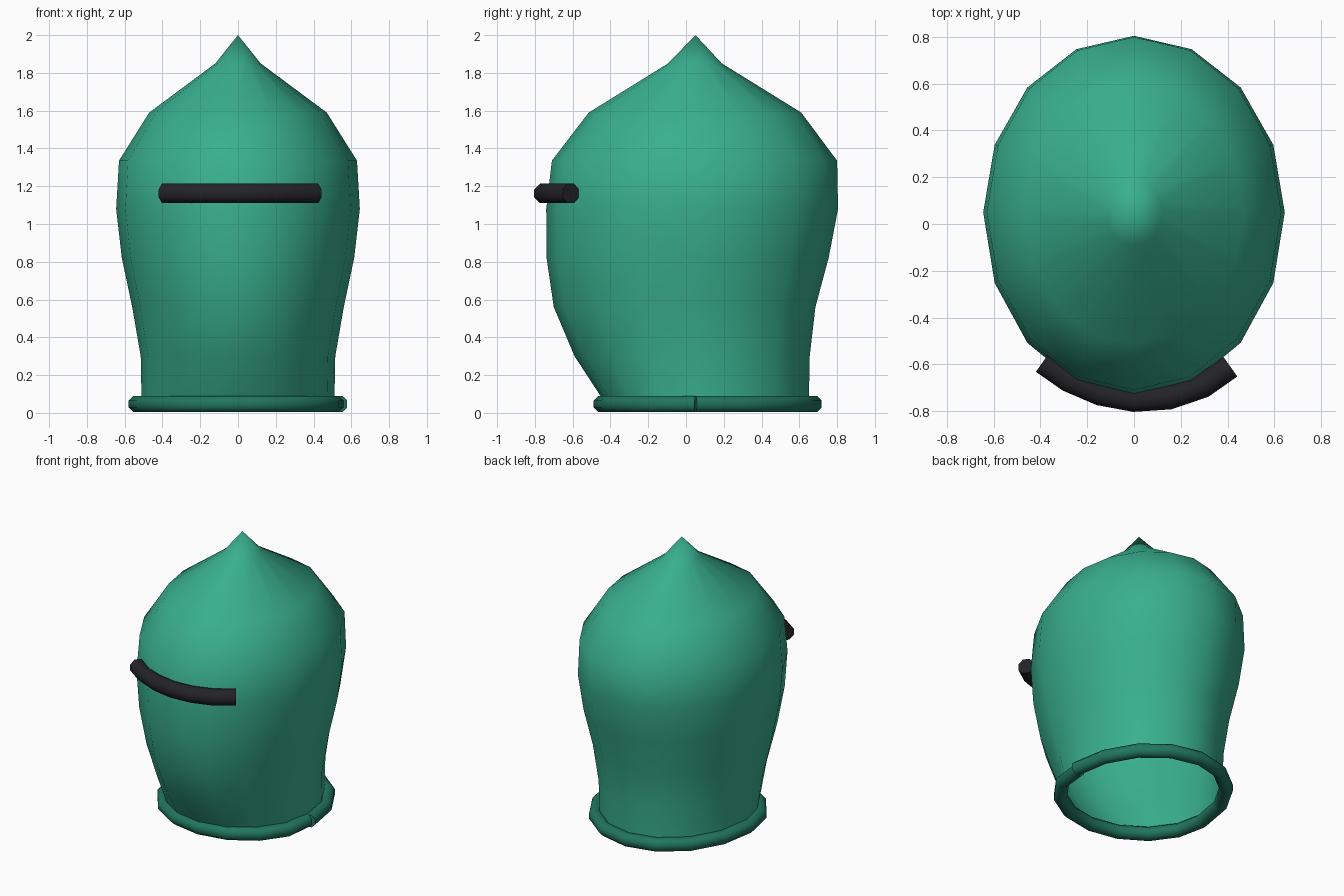
import bpy, bmesh, math
from mathutils import Vector

if "Cube" in bpy.data.objects:
    bpy.data.objects.remove(bpy.data.objects["Cube"])


def material(name, rgb):
    m = bpy.data.materials.new(name)
    m.diffuse_color = (*rgb, 1)
    m.use_nodes = True
    m.node_tree.nodes["Principled BSDF"].inputs["Base Color"].default_value = m.diffuse_color
    return m


def finish(bm, name, mat, angle):
    bmesh.ops.recalc_face_normals(bm, faces=bm.faces)
    me = bpy.data.meshes.new(name)
    bm.to_mesh(me)
    bm.free()
    ob = bpy.data.objects.new(name, me)
    bpy.context.collection.objects.link(ob)
    me.materials.append(mat)
    bpy.ops.object.select_all(action='DESELECT')
    ob.select_set(True)
    bpy.context.view_layer.objects.active = ob
    bpy.ops.object.shade_smooth_by_angle(angle=math.radians(angle))
    return ob


def oval(half_width, front, back, mid, z, n=16):
    """Egg-shaped ring: separate front and back depth about y = mid."""
    pts = []
    for i in range(n):
        a = 2 * math.pi * i / n
        s = math.sin(a)
        depth = back - mid if s > 0 else mid - front
        pts.append(Vector((half_width * math.cos(a), mid + depth * s, z)))
    return pts


def bridge(bm, a, b):
    n = len(a)
    for i in range(n):
        j = (i + 1) % n
        bm.faces.new((a[i], a[j], b[j], b[i]))


def tube(name, path, radius, sides, mat):
    """Capped tube along an open, level path."""
    bm = bmesh.new()
    rings = []
    for i, p in enumerate(path):
        t = (path[min(i + 1, len(path) - 1)] - path[max(i - 1, 0)]).normalized()
        side = t.cross(Vector((0, 0, 1)))
        ring = []
        for k in range(sides):
            a = 2 * math.pi * (k + 0.5) / sides
            ring.append(bm.verts.new(p + side * radius * math.cos(a)
                                     + Vector((0, 0, radius * math.sin(a)))))
        rings.append(ring)
    for a, b in zip(rings, rings[1:]):
        bridge(bm, a, b)
    bm.faces.new(rings[0])
    bm.faces.new(rings[-1])
    return finish(bm, name, mat, 50)


green = material("green_metal", (0.04, 0.43, 0.27))
dark_green = material("dark_green_metal", (0.015, 0.18, 0.11))
black = material("black", (0.017, 0.017, 0.021))

# Helmet shell: half width, front y, back y, height; open at the bottom
profile = [(0.51, -0.42, 0.65, 0.04), (0.515, -0.59, 0.655, 0.30),
           (0.56, -0.70, 0.685, 0.56), (0.615, -0.738, 0.755, 0.82),
           (0.645, -0.74, 0.805, 1.08), (0.63, -0.71, 0.80, 1.335),
           (0.47, -0.515, 0.61, 1.59), (0.12, -0.095, 0.19, 1.85)]
bm = bmesh.new()
rings = [[bm.verts.new(p) for p in oval(w, f, b, 0.05, z)] for w, f, b, z in profile]
for lower, upper in zip(rings, rings[1:]):
    bridge(bm, lower, upper)
apex = bm.verts.new((0, 0.05, 2.0))
for i in range(16):
    bm.faces.new((rings[-1][i], rings[-1][(i + 1) % 16], apex))
finish(bm, "helmet_shell", green, 60)

# Bottom rim: tube that meets itself in a seam on the right
rim_path = oval(0.535, -0.445, 0.675, 0.05, 0.047)
rim_path.append(Vector((0.515, 0.05, 0.047)))
tube("bottom_rim", rim_path, 0.047, 8, dark_green)

# Visor slit band across the front
visor_points = [(-0.39, -0.59), (-0.28, -0.667), (-0.145, -0.725), (0, -0.752),
                (0.15, -0.742), (0.295, -0.693), (0.412, -0.61)]
visor_path = [Vector((x, y, 1.162)) for x, y in visor_points]
tube("visor_slit", visor_path, 0.056, 8, black)
